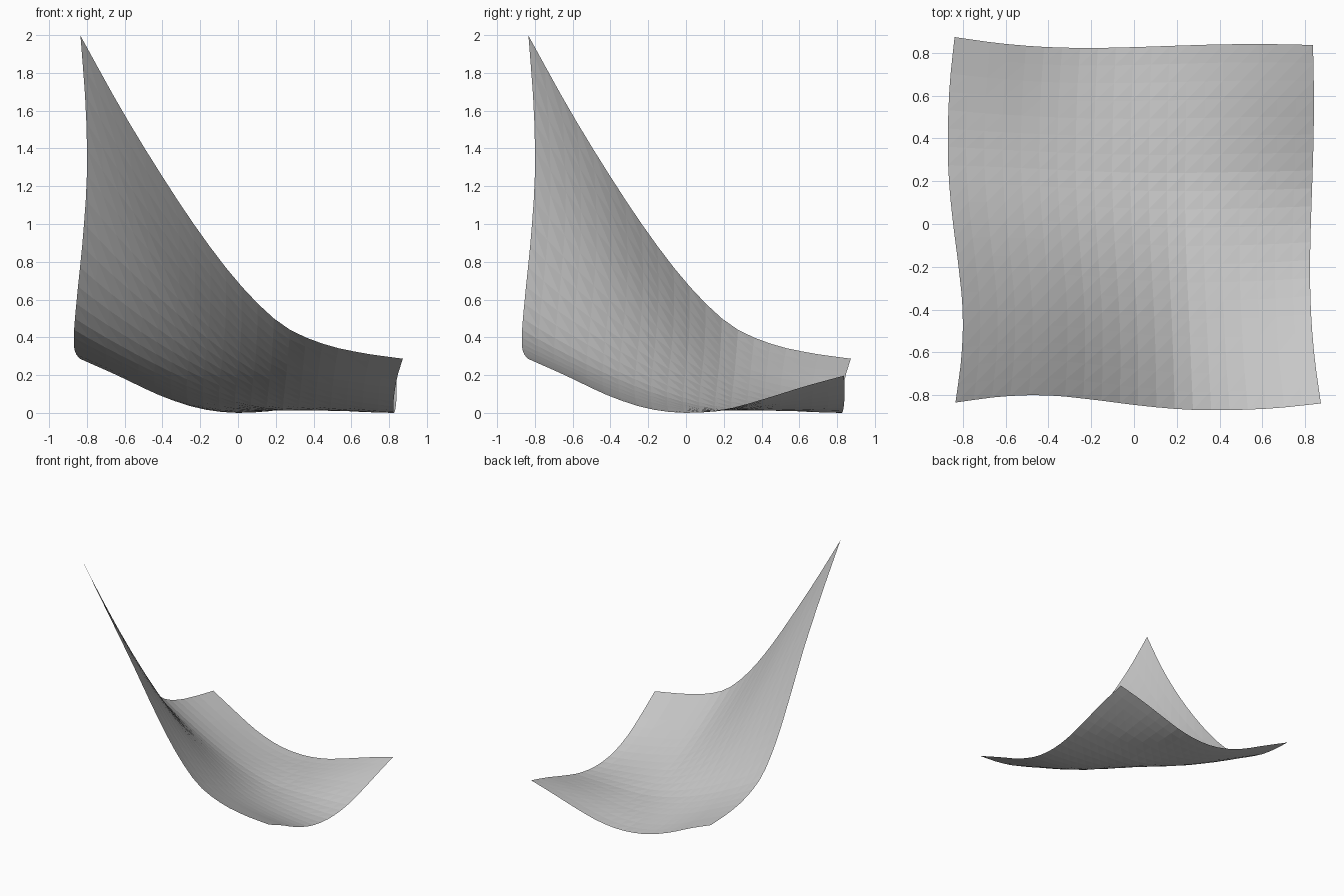
import bpy, bmesh
from mathutils import Vector

if "Cube" in bpy.data.objects:
    bpy.data.objects.remove(bpy.data.objects["Cube"])

N = 20          # segments per side
BULGE = 0.17    # lift of the middle of the sheet

# Front and back edge profiles, sampled evenly (sheet mirrors across the x = y plane)
front_y = [-.834, -.806, -.800, -.820, -.847, -.866, -.869, -.860, -.838]
front_z = [2.0, 1.615, 1.265, .945, .672, .470, .37, .320, .29]
back_y = [.873, .844, .827, .822, .826, .833, .839, .840, .836]
back_z = [.29, .197, .098, .028, .003, .022, .078, .143, .2]


def edge(x0, x1, ys, zs):
    return [Vector((x0 + (x1 - x0) * i / 8, y, z)) for i, (y, z) in enumerate(zip(ys, zs))]


front = edge(-.834, .873, front_y, front_z)
back = edge(-.838, .836, back_y, back_z)


def spline(pts, t):
    """Smooth curve through evenly spaced points."""
    s = t * (len(pts) - 1)
    i = min(int(s), len(pts) - 2)
    f = s - i
    b, c = pts[i], pts[i + 1]
    a = pts[i - 1] if i > 0 else 2 * b - c
    d = pts[i + 2] if i + 2 < len(pts) else 2 * c - b
    return b + 0.5 * f * ((c - a) + f * ((2 * a - 5 * b + 4 * c - d) + f * (3 * (b - c) + d - a)))


def swap(p):
    return Vector((p.y, p.x, p.z))


def sheet_point(u, v):
    """Blend the four edges, then lift the middle."""
    across = spline(front, u) * (1 - v) + spline(back, u) * v
    along = swap(spline(front, v)) * (1 - u) + swap(spline(back, v)) * u
    corners = ((front[0] * (1 - u) + front[-1] * u) * (1 - v)
               + (back[0] * (1 - u) + back[-1] * u) * v)
    p = across + along - corners
    q = 16 * u * (1 - u) * v * (1 - v)
    p.z += BULGE * q * (0.5 + 0.5 * q)
    return p


# Curved sheet, faceted triangles
bm = bmesh.new()
grid = [[bm.verts.new(sheet_point(i / N, j / N)) for i in range(N + 1)] for j in range(N + 1)]
for j in range(N):
    for i in range(N):
        a, b = grid[j][i], grid[j][i + 1]
        c, d = grid[j + 1][i + 1], grid[j + 1][i]
        bm.faces.new((a, b, c))
        bm.faces.new((a, c, d))

# Rest the sheet on the ground
low = min(v.co.z for v in bm.verts)
bmesh.ops.translate(bm, verts=bm.verts, vec=(0, 0, -low))

mesh = bpy.data.meshes.new("curved_sheet")
bm.to_mesh(mesh)
bm.free()
bpy.context.collection.objects.link(bpy.data.objects.new("curved_sheet", mesh))
